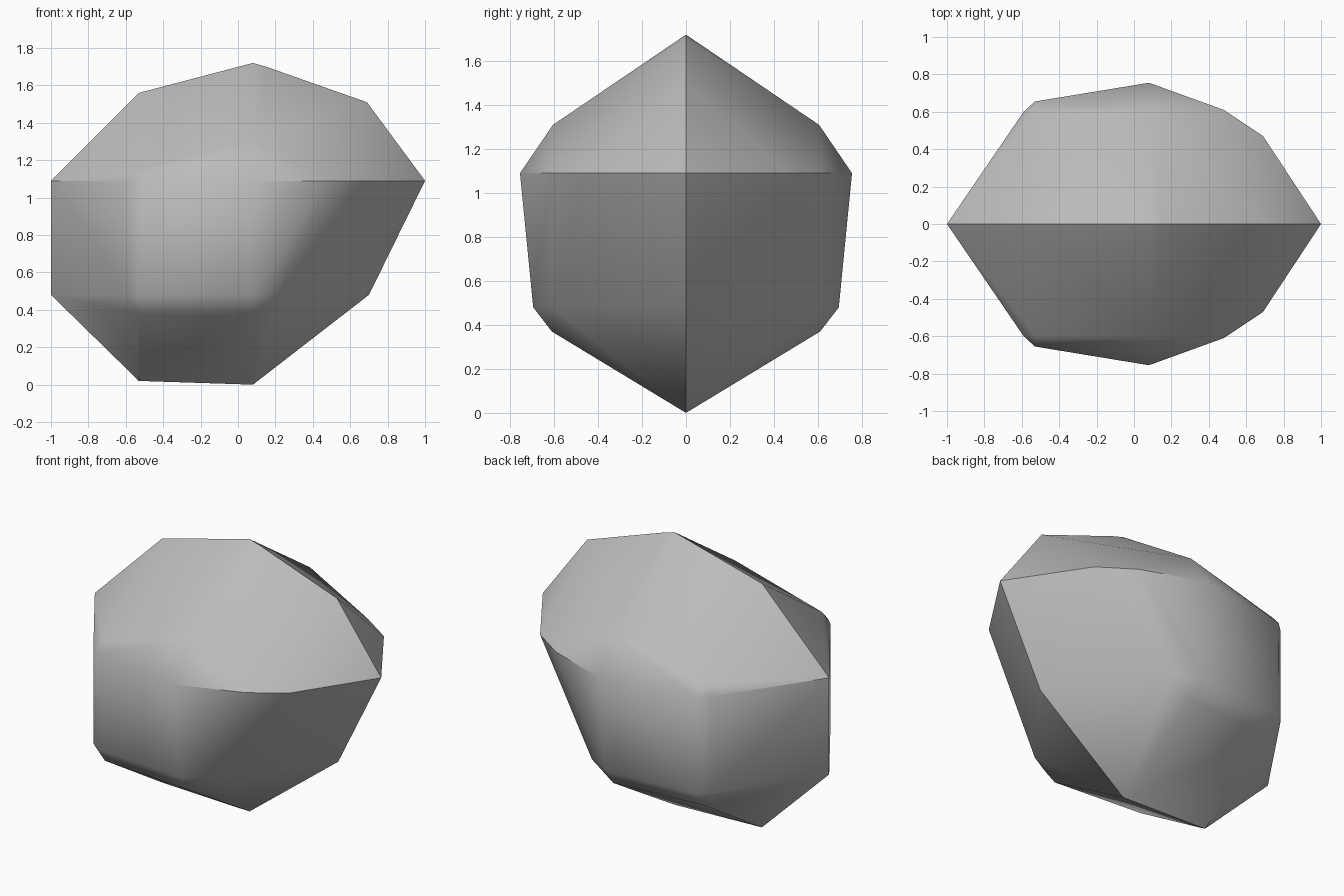
import bpy
import bmesh
import math

if "Cube" in bpy.data.objects:
    bpy.data.objects.remove(bpy.data.objects["Cube"], do_unlink=True)

# Central ridge, running round the rock in the plane y = 0
RIDGE = [(-1, 1.09), (-1, 0.48), (-0.53, 0.02), (0.08, 0), (0.70, 0.48),
         (1, 1.09), (0.69, 1.51), (0.15, 1.70), (0.08, 1.72), (-0.53, 1.56)]

# Corners of one flank, mirrored to the other
FLANK = [
    # waist
    (-0.59, 0.60, 1.09), (-0.53, 0.655, 1.09), (0.08, 0.755, 1.09),
    (0.48, 0.61, 1.09), (0.69, 0.47, 1.09),
    # shoulder above the waist
    (-0.53, 0.60, 1.15), (0.08, 0.605, 1.31),
    # lower rim
    (-0.59, 0.60, 0.48), (-0.53, 0.65, 0.48), (0.08, 0.695, 0.48), (0.23, 0.61, 0.48),
    # underside bevel
    (-0.53, 0.57, 0.375), (0.08, 0.61, 0.37),
]


def build_rock():
    bm = bmesh.new()
    for x, z in RIDGE:
        bm.verts.new((x, 0, z))
    for x, y, z in FLANK:
        for side in (-1, 1):
            bm.verts.new((x, side * y, z))
    bmesh.ops.convex_hull(bm, input=bm.verts[:])
    # Merge nearly coplanar triangles into clean facets
    bmesh.ops.dissolve_limit(bm, angle_limit=math.radians(1.5),
                             verts=bm.verts[:], edges=bm.edges[:])
    bmesh.ops.recalc_face_normals(bm, faces=bm.faces[:])
    mesh = bpy.data.meshes.new("rock")
    bm.to_mesh(mesh)
    bm.free()
    obj = bpy.data.objects.new("rock", mesh)
    bpy.context.collection.objects.link(obj)
    return obj


def make_material(name, color):
    mat = bpy.data.materials.new(name)
    mat.use_nodes = True
    mat.diffuse_color = color
    mat.node_tree.nodes["Principled BSDF"].inputs["Base Color"].default_value = color
    return mat


rock = build_rock()
rock.data.materials.append(make_material("stone grey", (0.5, 0.5, 0.5, 1)))

# Soft facets with crisp ridges
bpy.ops.object.select_all(action="DESELECT")
rock.select_set(True)
bpy.context.view_layer.objects.active = rock
bpy.ops.object.shade_smooth_by_angle(angle=math.radians(36))
